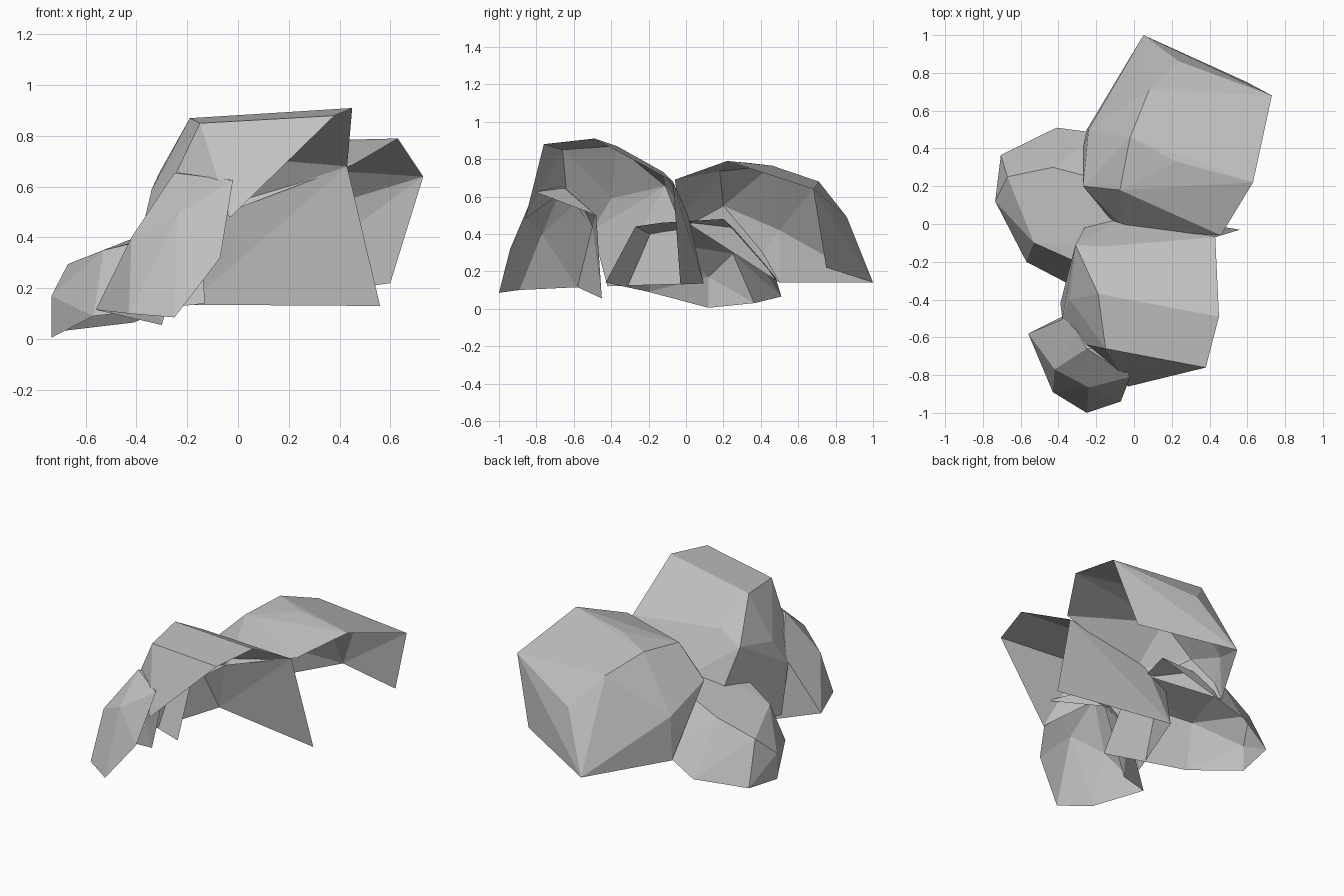
import bpy, bmesh, math
from mathutils import Vector

stone = bpy.data.materials.new("stone grey")
stone.diffuse_color = (0.53, 0.53, 0.53, 1)


def rock_shell(name, points, open_dir, limit=0.45, gap=None):
    """Faceted rock: hull of its corners, left open where it faces open_dir.
    gap: two corner numbers; faces touching both are left out as well."""
    bm = bmesh.new()
    corners = [bm.verts.new(p) for p in points]
    gap_at = [Vector(points[i]) for i in gap] if gap else []
    bmesh.ops.convex_hull(bm, input=corners)
    bmesh.ops.recalc_face_normals(bm, faces=bm.faces[:])
    bm.normal_update()
    d = Vector(open_dir).normalized()

    def in_gap(f):
        return bool(gap_at) and all(
            any((v.co - g).length < 1e-4 for v in f.verts) for g in gap_at)

    hollow = [f for f in bm.faces if f.normal.dot(d) > limit or in_gap(f)]
    bmesh.ops.delete(bm, geom=hollow, context='FACES')
    loose = [v for v in bm.verts if not v.link_faces]
    bmesh.ops.delete(bm, geom=loose, context='VERTS')
    # merge nearly flat triangles into larger facets
    bmesh.ops.dissolve_limit(bm, angle_limit=math.radians(3),
                             verts=bm.verts[:], edges=bm.edges[:])
    me = bpy.data.meshes.new(name)
    bm.to_mesh(me)
    bm.free()
    me.materials.append(stone)
    ob = bpy.data.objects.new(name, me)
    bpy.context.collection.objects.link(ob)


# large rock at the back
rock_shell("back_rock", [
    (0.05, 1.0, 0.14), (0.24, 0.86, 0.49), (0.73, 0.68, 0.64), (0.60, 0.75, 0.22),
    (0.63, 0.22, 0.79), (0.46, -0.06, 0.69), (0.08, 0.71, 0.68), (-0.02, 0.46, 0.765),
    (0.225, 0.33, 0.78), (-0.075, 0.18, 0.735), (-0.27, 0.20, 0.55),
    (-0.24, 0.50, 0.42), (-0.27, 0.41, 0.30), (-0.25, 0.50, 0.14),
    (-0.04, -0.03, 0.50), (-0.12, 0.02, 0.45)], (0.6, 0, -0.8))

# tall rock in the middle, with its long rear wall
rock_shell("middle_rock", [
    (-0.15, -0.66, 0.85), (0.38, -0.76, 0.88), (0.45, -0.49, 0.91), (-0.19, -0.37, 0.87),
    (-0.16, -0.12, 0.73), (0.43, -0.07, 0.68), (-0.10, 0.01, 0.50),
    (-0.20, 0.095, 0.135), (0.56, -0.03, 0.13), (-0.03, -0.86, 0.48),
    (-0.31, -0.11, 0.655), (-0.34, -0.40, 0.59), (-0.39, -0.42, 0.12),
    (-0.38, -0.50, 0.42), (-0.25, -0.64, 0.64)],
    (0.7, 0, -0.7), 0.42, gap=(9, 13))

# low rock on the left, running in under the others
rock_shell("left_rock", [
    (-0.735, 0.12, 0.005), (-0.735, 0.12, 0.17), (-0.705, 0.365, 0.03),
    (-0.41, 0.51, 0.065), (-0.57, -0.20, 0.09), (-0.36, -0.31, 0.12),
    (-0.67, 0.25, 0.295), (-0.53, -0.10, 0.35), (-0.43, 0.30, 0.39),
    (-0.05, 0.20, 0.48), (-0.12, -0.13, 0.46), (-0.15, -0.27, 0.44),
    (-0.13, -0.43, 0.14), (-0.18, 0.48, 0.165)], (0.7, 0, -0.7))

# small leaning rock at the front
rock_shell("front_rock", [
    (-0.56, -0.58, 0.115), (-0.43, -0.89, 0.10), (-0.25, -1.0, 0.085),
    (-0.07, -0.94, 0.32), (-0.02, -0.81, 0.625), (-0.12, -0.65, 0.645),
    (-0.25, -0.66, 0.655), (-0.42, -0.77, 0.40), (-0.24, -0.865, 0.49),
    (-0.30, -0.57, 0.58), (-0.37, -0.50, 0.44), (-0.18, -0.48, 0.50),
    (-0.30, -0.45, 0.055), (-0.15, -0.79, 0.14)], (0.6, 0.2, -0.75))
